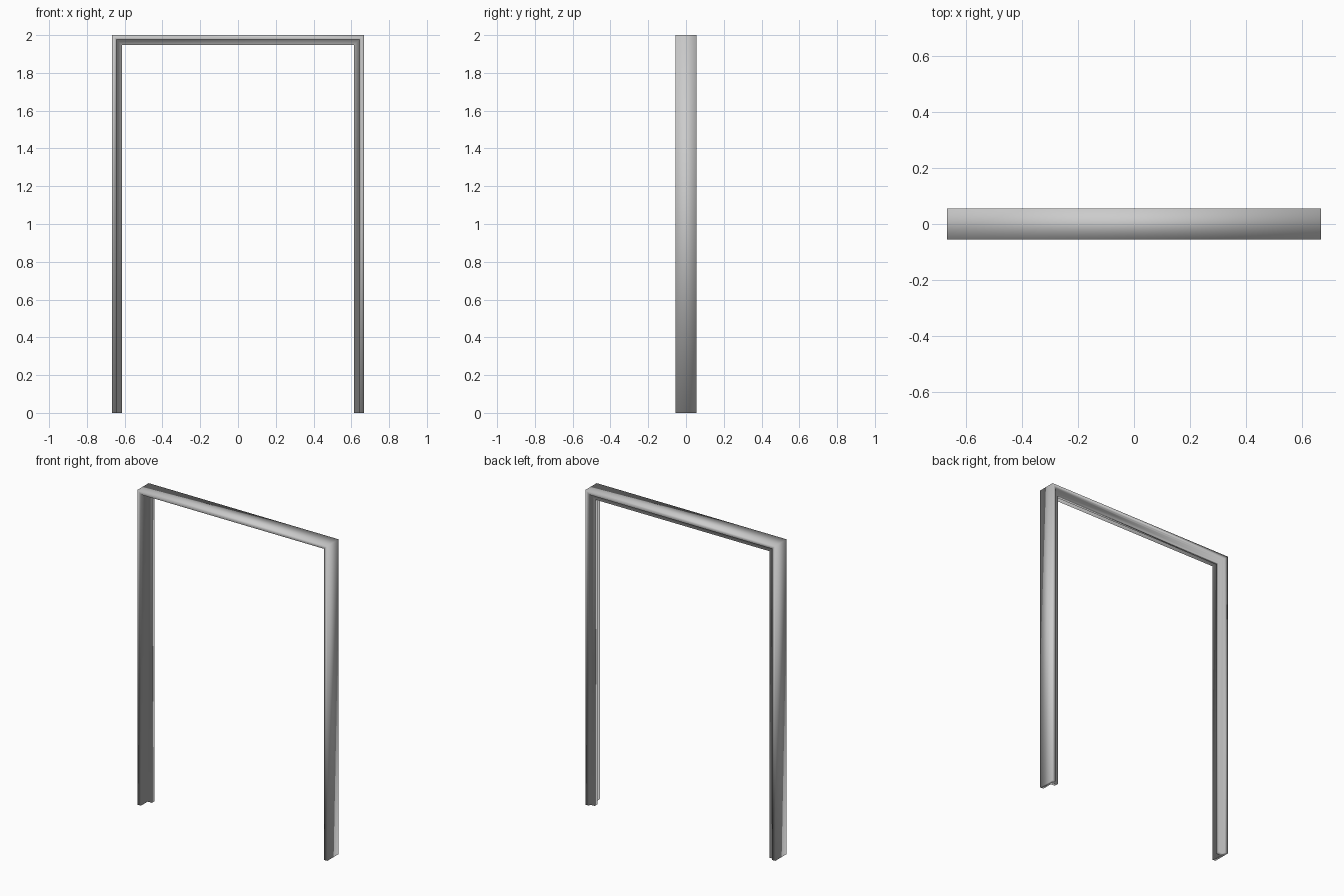
import bpy, bmesh

if "Cube" in bpy.data.objects:
    bpy.data.objects.remove(bpy.data.objects["Cube"])

W, H = 0.667, 2.0      # half width and height of the frame
D = 0.056              # half depth
LIP, STOP = 0.024, 0.053

# jamb cross-section: (inset from the outer edge, y), with a door stop between two rebates
profile = [(0, -D), (LIP, -D), (LIP, 0.012), (STOP, 0.012),
           (STOP, 0.040), (LIP, 0.040), (LIP, D), (0, D)]


def ring(bm, side, top):
    """One copy of the profile at a foot or a mitred top corner."""
    return [bm.verts.new((side * (W - i), y, H - i if top else 0)) for i, y in profile]


# sweep the profile up one jamb, across the head and down the other jamb
bm = bmesh.new()
rings = [ring(bm, s, t) for s, t in ((-1, False), (-1, True), (1, True), (1, False))]
n = len(profile)
for a, b in zip(rings, rings[1:]):
    for k in range(n):
        m = (k + 1) % n
        bm.faces.new((a[k], a[m], b[m], b[k]))

# close the feet
bm.faces.new(rings[0])
bm.faces.new(rings[-1])
bmesh.ops.recalc_face_normals(bm, faces=bm.faces)

mesh = bpy.data.meshes.new("door_frame")
bm.to_mesh(mesh)
bm.free()
frame = bpy.data.objects.new("door_frame", mesh)
bpy.context.collection.objects.link(frame)

# soft shading flows over the corners
mesh.polygons.foreach_set("use_smooth", [True] * len(mesh.polygons))
